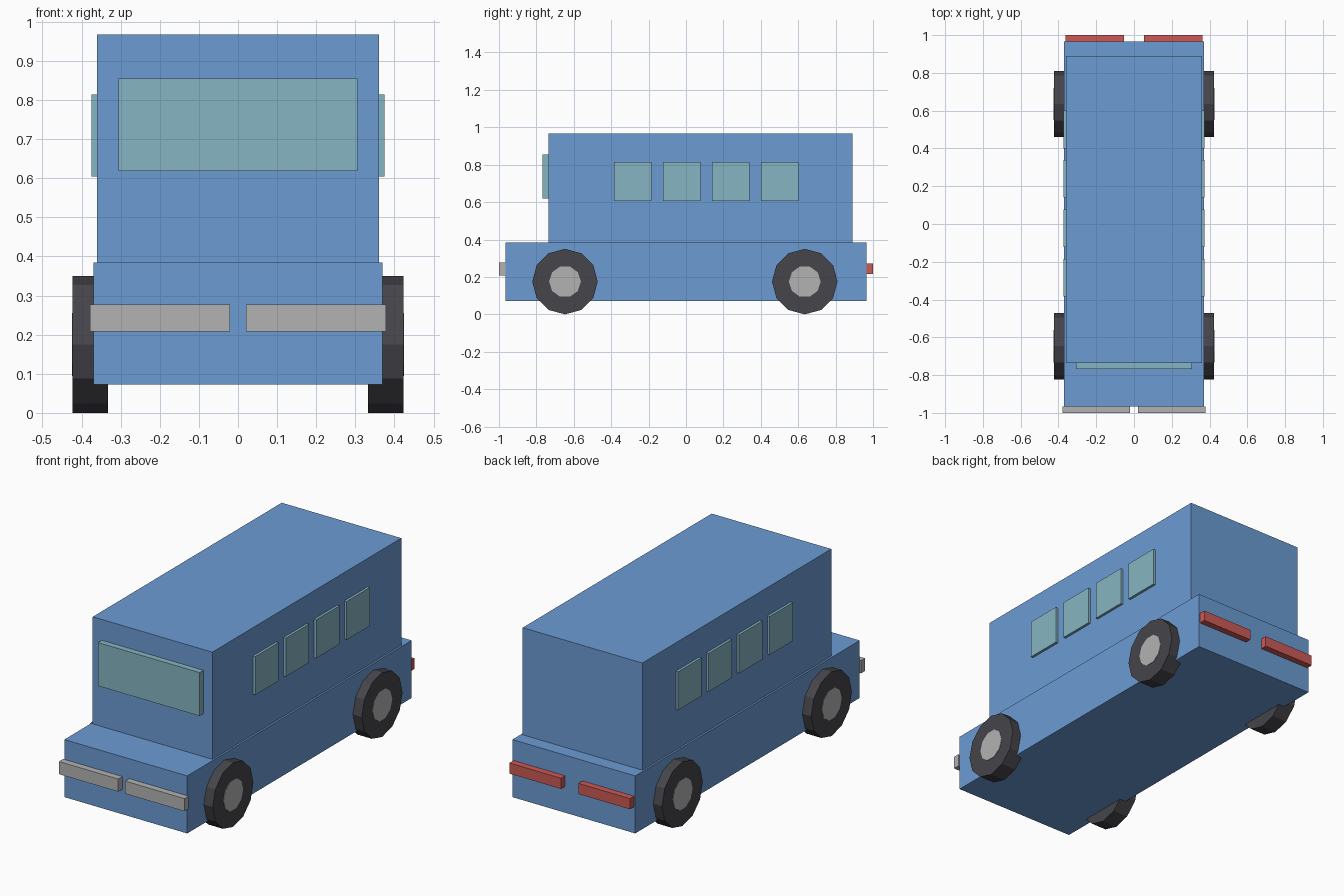
import bpy
import math

if "Cube" in bpy.data.objects:
    bpy.data.objects.remove(bpy.data.objects["Cube"])


def material(name, color):
    m = bpy.data.materials.new(name)
    m.diffuse_color = (*color, 1)
    m.use_nodes = True
    m.node_tree.nodes["Principled BSDF"].inputs["Base Color"].default_value = m.diffuse_color
    return m


BLUE = material("blue_paint", (0.15, 0.33, 0.65))
GLASS = material("glass", (0.24, 0.46, 0.54))
RED = material("red_lamp", (0.60, 0.10, 0.09))
RUBBER = material("rubber", (0.06, 0.06, 0.07))
METAL = material("light_grey", (0.45, 0.45, 0.45))


def box(name, x, y, z, mat):
    """Box from (min, max) ranges on each axis."""
    center = [(a + b) / 2 for a, b in (x, y, z)]
    bpy.ops.mesh.primitive_cube_add(size=1, location=center)
    ob = bpy.context.object
    ob.name = name
    ob.scale = [b - a for a, b in (x, y, z)]
    bpy.ops.object.transform_apply(location=False, rotation=False, scale=True)
    ob.data.materials.append(mat)
    return ob


def disc(name, sides, radius, x0, x1, y, z, mat):
    """Low-poly cylinder along x with a corner pointing along y."""
    bpy.ops.mesh.primitive_cylinder_add(
        vertices=sides, radius=radius, depth=abs(x1 - x0),
        location=((x0 + x1) / 2, y, z), rotation=(0, math.pi / 2, 0))
    ob = bpy.context.object
    ob.name = name
    ob.data.materials.append(mat)
    return ob


# Lower body and passenger cabin
box("lower_body", (-0.37, 0.37), (-0.965, 0.965), (0.072, 0.385), BLUE)
box("cabin", (-0.36, 0.36), (-0.735, 0.89), (0.385, 0.968), BLUE)

# Windshield
box("windshield", (-0.306, 0.306), (-0.768, -0.735), (0.619, 0.855), GLASS)

for side, s in (("left", -1), ("right", 1)):
    def span(a, b):
        return tuple(sorted((s * a, s * b)))

    # Side windows
    for i in range(4):
        y = -0.385 + i * 0.262
        box(f"{side}_window_{i + 1}", span(0.345, 0.374), (y, y + 0.2),
            (0.605, 0.814), GLASS)

    # Front bumper bars and tail lights
    box(f"{side}_front_bar", span(0.021, 0.378), (-1.0, -0.965), (0.208, 0.277), METAL)
    box(f"{side}_tail_light", span(0.052, 0.363), (0.965, 1.0), (0.215, 0.273), RED)

    # Wheels with hubs
    for end, y in (("front", -0.647), ("rear", 0.635)):
        disc(f"{end}_{side}_wheel", 12, 0.175, s * 0.333, s * 0.423, y, 0.175, RUBBER)
        disc(f"{end}_{side}_hub", 10, 0.085, s * 0.38, s * 0.425, y, 0.175, METAL)
